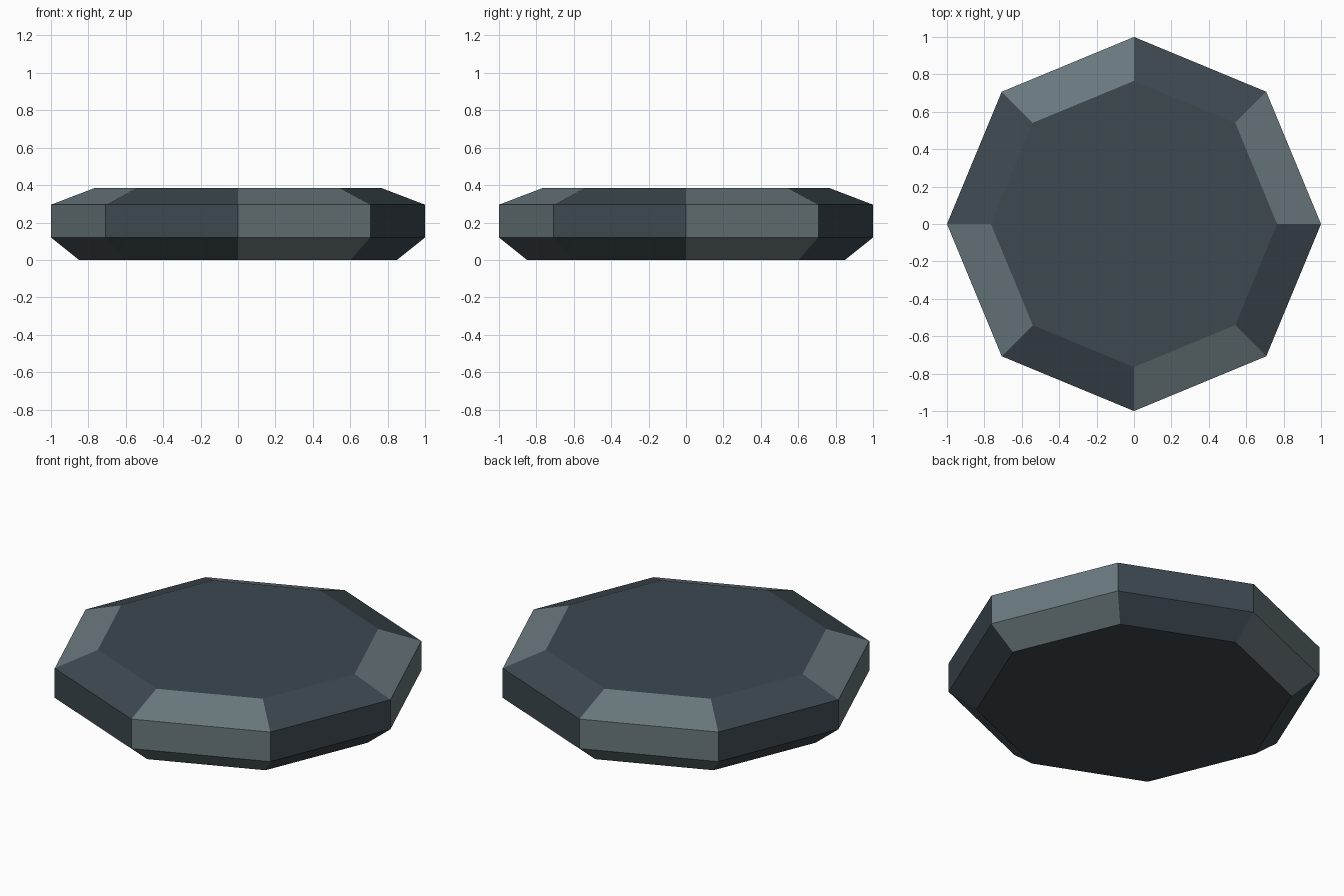
import bpy, bmesh, math

if "Cube" in bpy.data.objects:
    bpy.data.objects.remove(bpy.data.objects["Cube"])


def material(name, rgb):
    m = bpy.data.materials.new(name)
    m.diffuse_color = (*[((c / 255 + 0.055) / 1.055) ** 2.4 for c in rgb], 1)
    m.use_nodes = True
    m.node_tree.nodes["Principled BSDF"].inputs["Base Color"].default_value = m.diffuse_color
    return m


# Eight-sided disc: (radius, height) profile from bottom to top
SIDES = 8
PROFILE = [(0.85, 0.0), (1.0, 0.12), (1.0, 0.295), (0.765, 0.385)]

bm = bmesh.new()
rings = []
for r, z in PROFILE:
    rings.append([bm.verts.new((r * math.cos(2 * math.pi * k / SIDES),
                                r * math.sin(2 * math.pi * k / SIDES), z))
                  for k in range(SIDES)])

# Facets alternate light and dark around the rim
for lo, hi in zip(rings, rings[1:]):
    for k in range(SIDES):
        n = (k + 1) % SIDES
        face = bm.faces.new((lo[k], lo[n], hi[n], hi[k]))
        face.material_index = 1 - k % 2

# Dark flat caps
bm.faces.new(rings[0][::-1])
bm.faces.new(rings[-1])

mesh = bpy.data.meshes.new("octagonal_disc")
bm.to_mesh(mesh)
bm.free()
mesh.materials.append(material("dark slate", (60, 72, 79)))
mesh.materials.append(material("light slate", (105, 120, 125)))
disc = bpy.data.objects.new("octagonal_disc", mesh)
bpy.context.collection.objects.link(disc)
